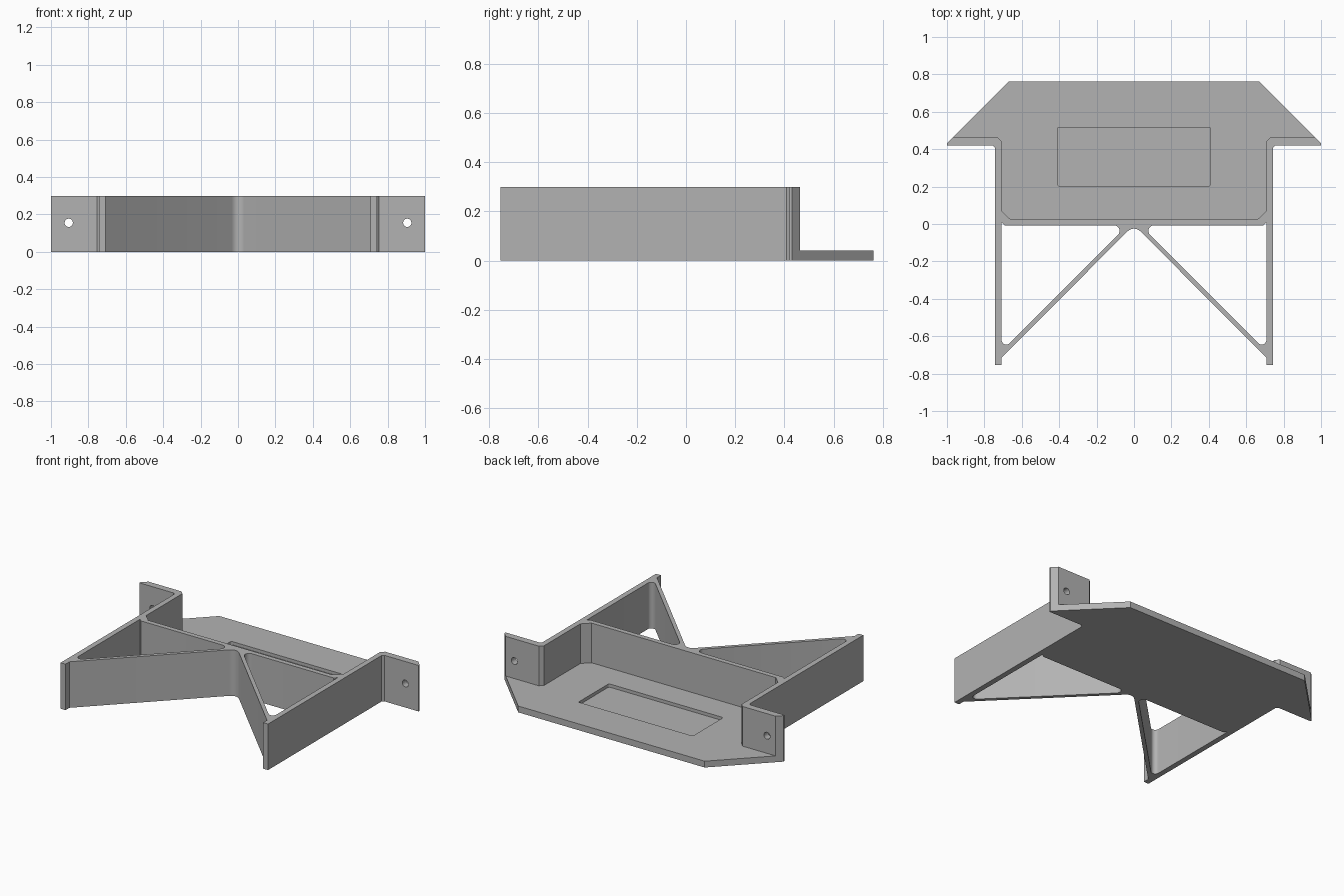
import bpy, bmesh, math
from mathutils import Vector

if "Cube" in bpy.data.objects:
    bpy.data.objects.remove(bpy.data.objects["Cube"], do_unlink=True)

HEIGHT, FLOOR = 0.298, 0.041

grey = bpy.data.materials.new("plain grey")
grey.use_nodes = True
COLOUR = (0.45, 0.45, 0.45, 1)
grey.diffuse_color = COLOUR
grey.node_tree.nodes["Principled BSDF"].inputs["Base Color"].default_value = COLOUR


def mirrored(points):
    """Mirror corners in x, reversed so a half outline can be closed."""
    return [(-p[0], *p[1:]) for p in reversed(points)]


def rounded(corners, steps=8):
    """Replace every corner (x, y, radius) by an arc; (x, y) stays sharp."""
    out = []
    for i, c in enumerate(corners):
        p = Vector(c[:2])
        if len(c) < 3:
            out.append(p)
            continue
        a = (Vector(corners[i - 1][:2]) - p).normalized()
        b = (Vector(corners[(i + 1) % len(corners)][:2]) - p).normalized()
        half = a.angle(b) / 2
        centre = p + (a + b).normalized() * c[2] / math.sin(half)
        start = p + a * c[2] / math.tan(half) - centre
        end = p + b * c[2] / math.tan(half) - centre
        turn = start.angle_signed(end)
        for k in range(steps + 1):
            t = -turn * k / steps
            out.append(centre + Vector((start.x * math.cos(t) - start.y * math.sin(t),
                                        start.x * math.sin(t) + start.y * math.cos(t))))
    return out


def extruded(name, outlines, z0, z1):
    """Extrude flat outlines; those inside the first one become holes."""
    curve = bpy.data.curves.new(name, "CURVE")
    curve.dimensions, curve.fill_mode = "2D", "BOTH"
    curve.extrude = (z1 - z0) / 2
    for corners in outlines:
        pts = rounded(corners)
        spline = curve.splines.new("POLY")
        spline.points.add(len(pts) - 1)
        for sp, p in zip(spline.points, pts):
            sp.co = (p.x, p.y, 0, 1)
        spline.use_cyclic_u = True
    temp = bpy.data.objects.new(name + "_curve", curve)
    bpy.context.collection.objects.link(temp)
    dg = bpy.context.evaluated_depsgraph_get()
    mesh = bpy.data.meshes.new_from_object(temp.evaluated_get(dg))
    bpy.data.objects.remove(temp, do_unlink=True)
    bm = bmesh.new()
    bm.from_mesh(mesh)
    bmesh.ops.remove_doubles(bm, verts=bm.verts, dist=1e-5)
    bmesh.ops.translate(bm, verts=bm.verts, vec=(0, 0, (z0 + z1) / 2))
    bmesh.ops.recalc_face_normals(bm, faces=bm.faces)
    bm.to_mesh(mesh)
    bm.free()
    mesh.name = name
    mesh.materials.clear()
    mesh.materials.append(grey)
    obj = bpy.data.objects.new(name, mesh)
    bpy.context.collection.objects.link(obj)
    return obj


def cut(obj, cutter):
    mod = obj.modifiers.new("cut", "BOOLEAN")
    mod.operation, mod.solver, mod.object = "DIFFERENCE", "EXACT", cutter
    cutter.hide_render = True
    cutter.hide_set(True)


# Upright frame: side walls, cross wall, diagonal braces and mounting flanges
half = [(0.708, -0.714), (0.708, -0.754), (0.743, -0.754), (0.743, 0.408),
        (0.755, 0.42), (1, 0.42), (1, 0.431), (0.967, 0.464), (0.73, 0.464),
        (0.708, 0.442), (0.708, 0.07), (0.66, 0.024)]
outline = [(0, -0.005, 0.048)] + half + mirrored(half)
triangle = [(0.036, -0.008, 0.029), (0.708, -0.68, 0.025), (0.708, 0.008), (0.69, -0.008)]
frame = extruded("frame", [outline, triangle, mirrored(triangle)], 0, HEIGHT)

# Bolt holes through the flanges
for side, x in (("left", 0.905), ("right", -0.905)):
    bpy.ops.mesh.primitive_cylinder_add(vertices=24, radius=0.022, depth=0.2,
                                        location=(x, 0.44, 0.155),
                                        rotation=(math.pi / 2, 0, 0))
    drill = bpy.context.object
    drill.name = side + "_hole_cutter"
    drill.data.materials.append(grey)
    cut(frame, drill)

# Floor plate with a shallow rectangular recess
half = [(0.66, 0.024), (0.708, 0.07), (0.708, 0.442), (0.73, 0.464),
        (0.967, 0.464), (0.668, 0.763)]
floor = extruded("floor_plate", [half + mirrored(half)], 0, FLOOR)
half = [(0.41, 0.204, 0.01), (0.41, 0.516, 0.01)]
cut(floor, extruded("recess_cutter", [half + mirrored(half)], 0.02, 0.1))

# Smooth the rounded corners and holes, keep the edges sharp
for obj in (frame, floor):
    bpy.ops.object.select_all(action="DESELECT")
    bpy.context.view_layer.objects.active = obj
    obj.select_set(True)
    for mod in list(obj.modifiers):
        bpy.ops.object.modifier_apply(modifier=mod.name)
    bpy.ops.object.shade_smooth_by_angle(angle=math.radians(30))
